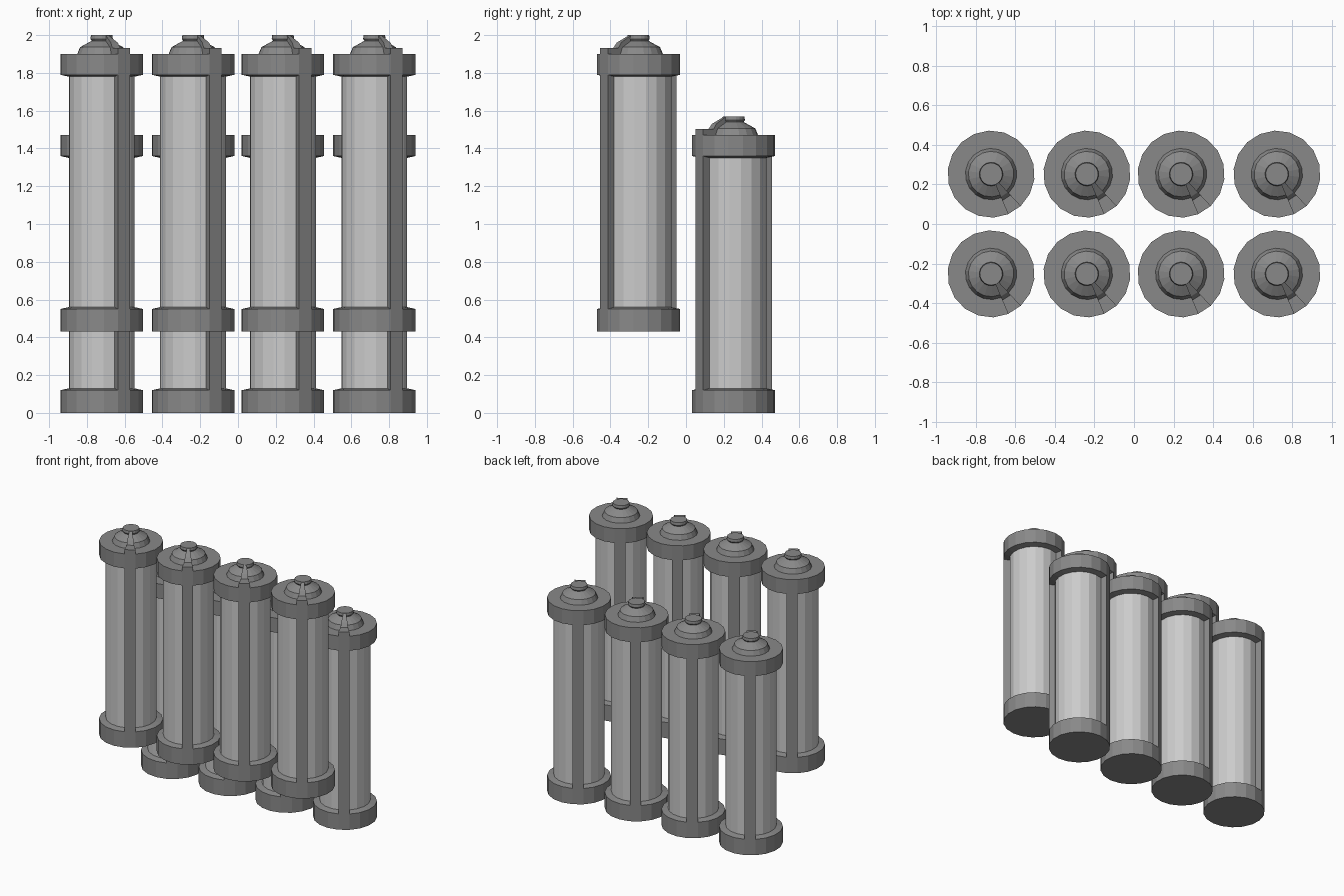
import bpy, bmesh
from math import radians, cos, sin

if "Cube" in bpy.data.objects:
    bpy.data.objects.remove(bpy.data.objects["Cube"])

SIDES = 18
START = radians(-67)          # first column of the cage is the front strut
STEP = radians(360 / SIDES)
R, RI = 0.22, 0.175           # cap and tube radius

dark = bpy.data.materials.new("dark_grey")
dark.diffuse_color = (0.25, 0.25, 0.25, 1)
dark.use_nodes = True
dark.node_tree.nodes["Principled BSDF"].inputs["Base Color"].default_value = dark.diffuse_color


def pt(k, p):
    """Profile point (radius, height) at column edge k."""
    a = START + k * STEP
    return (p[0] * cos(a), p[0] * sin(a), p[1])


def strip(bm, k, profile):
    """One flat-sided column of a lathe; profile runs bottom to top."""
    for a, b in zip(profile, profile[1:]):
        corners = []
        for c in (pt(k, a), pt(k + 1, a), pt(k + 1, b), pt(k, b)):
            if c not in corners:
                corners.append(c)
        bm.faces.new([bm.verts.new(c) for c in corners])


def wall(bm, k, profile, flip=False):
    """Flat radial side wall at column edge k."""
    f = bm.faces.new([bm.verts.new(pt(k, p)) for p in profile])
    if flip:
        f.normal_flip()


def finish(bm, name, mat=None):
    bmesh.ops.remove_doubles(bm, verts=bm.verts, dist=1e-4)
    me = bpy.data.meshes.new(name)
    bm.to_mesh(me)
    bm.free()
    if mat:
        me.materials.append(mat)
    return me


# Cage: both caps joined by two opposite struts
bm = bmesh.new()
low = [(0, 0), (R, 0), (R, 0.12)]
high = [(R, 1.36), (R, 1.47), (0, 1.47)]
window = [(R, 0.12), (R, 1.36), (RI, 1.35), (RI, 0.13)]
for k in range(SIDES):
    if k in (0, SIDES // 2):
        strip(bm, k, low + high)
        wall(bm, k, window, True)
        wall(bm, k + 1, window)
    else:
        strip(bm, k, low + [(RI, 0.13)])
        strip(bm, k, [(RI, 1.35)] + high)
cage = finish(bm, "cage", dark)

# Tube
bm = bmesh.new()
for k in range(SIDES):
    strip(bm, k, [(RI, 0.13), (RI, 1.35)])
tube = finish(bm, "tube")

# Stepped dome with knob
bm = bmesh.new()
for k in range(SIDES):
    strip(bm, k, [(0.13, 1.47), (0.115, 1.506), (0.053, 1.54),
                  (0.06, 1.55), (0.057, 1.57), (0, 1.57)])
dome = finish(bm, "dome", dark)

# Fin carrying the front strut over the cap up to the knob
bm = bmesh.new()
fin_profile = [(R, 1.47), (R, 1.502), (0.145, 1.502), (0.125, 1.53),
               (0.058, 1.567), (0.05, 1.47)]
strip(bm, 0, fin_profile)
wall(bm, 0, fin_profile)
wall(bm, 1, fin_profile, True)
bmesh.ops.recalc_face_normals(bm, faces=bm.faces)
fin = finish(bm, "fin", dark)

# Two rows of four canisters, front row raised
for row, y, z in (("front", -0.252, 0.43), ("back", 0.252, 0)):
    for i, x in enumerate((-0.722, -0.238, 0.238, 0.722)):
        for me in (cage, tube, dome, fin):
            ob = bpy.data.objects.new(f"{row}_{me.name}_{i + 1}", me)
            ob.location = (x, y, z)
            bpy.context.collection.objects.link(ob)
